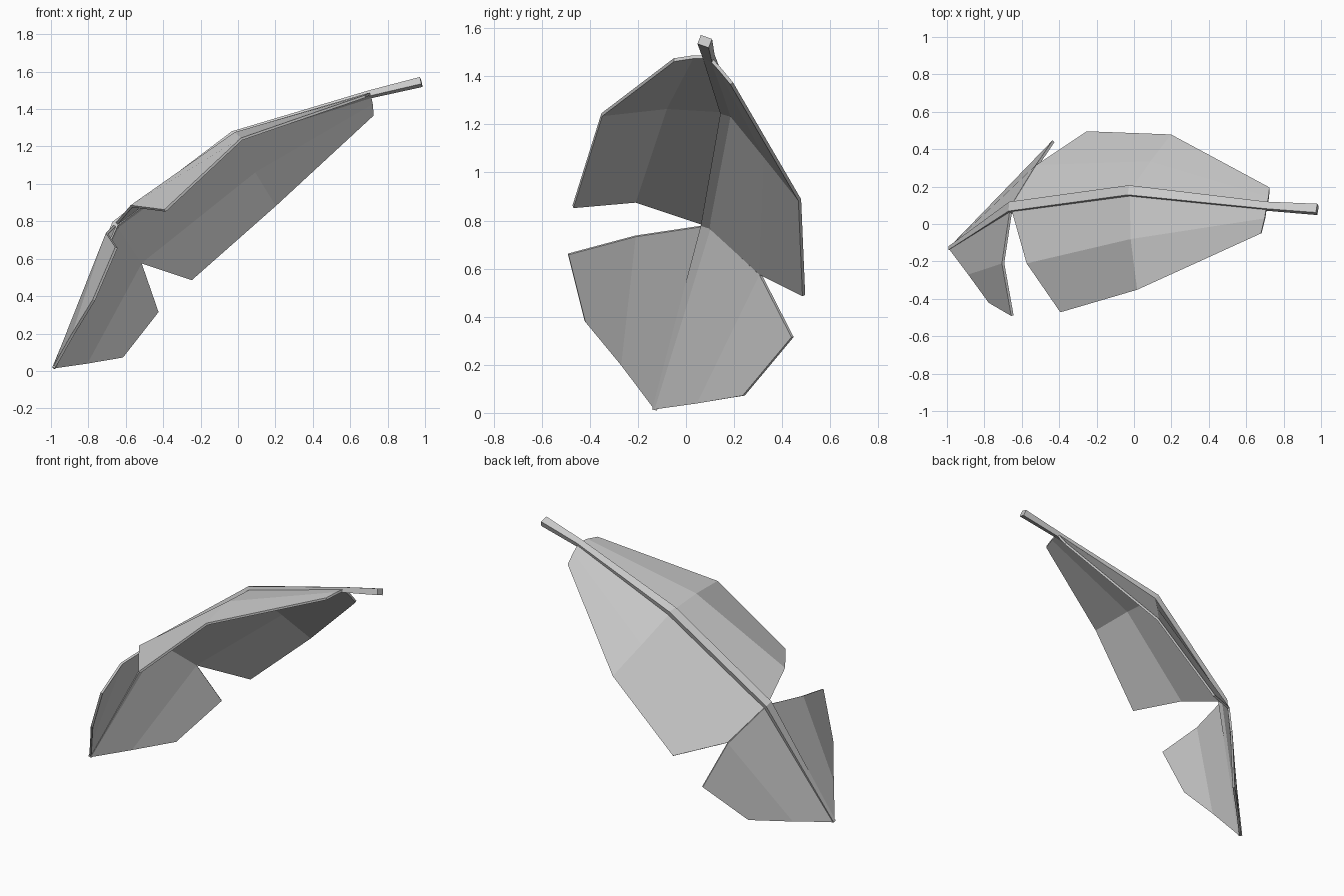
import bpy
from mathutils import Vector

if "Cube" in bpy.data.objects:
    bpy.data.objects.remove(bpy.data.objects["Cube"])

THICK = 0.014


def make_mesh(name, verts, faces):
    mesh = bpy.data.meshes.new(name)
    mesh.from_pydata([tuple(v) for v in verts], [], faces)
    mesh.update()
    obj = bpy.data.objects.new(name, mesh)
    bpy.context.collection.objects.link(obj)
    return obj


def blade(name, rows):
    """Faceted sheet: each row runs from the rib, over a crease, to the margin."""
    n = len(rows[0])
    verts = [p for row in rows for p in row]
    faces = [(r * n + c, r * n + c + 1, (r + 1) * n + c + 1, (r + 1) * n + c)
             for r in range(len(rows) - 1) for c in range(n - 1)]
    obj = make_mesh(name, verts, faces)
    mod = obj.modifiers.new("thickness", 'SOLIDIFY')
    mod.thickness = THICK
    mod.offset = 0
    return obj


# Rib stations shared by the blades
tip = (-0.985, -0.13, 0.015)
joint = (-0.655, 0.09, 0.78)
mid = (-0.02, 0.175, 1.255)
base = (0.71, 0.095, 1.48)
stem = (0.98, 0.078, 1.545)

# Upper blades
blade("upper_front_blade", [
    [joint, (-0.57, -0.21, 0.88), (-0.39, -0.47, 0.857)],
    [mid, (-0.015, -0.08, 1.27), (0.02, -0.35, 1.24)],
    [base, (0.70, 0.03, 1.48), (0.68, -0.05, 1.468)]])
blade("upper_back_blade", [
    [joint, (-0.52, 0.31, 0.578), (-0.25, 0.49, 0.488)],
    [mid, (0.09, 0.33, 1.065), (0.20, 0.473, 0.885)],
    [base, (0.72, 0.14, 1.43), (0.725, 0.19, 1.37)]])

# Lower blades
blade("lower_front_blade", [
    [tip, (-0.88, -0.27, 0.20), (-0.77, -0.42, 0.38)],
    [joint, (-0.70, -0.21, 0.735), (-0.65, -0.49, 0.66)]])
blade("lower_back_blade", [
    [tip, (-0.81, 0.05, 0.04), (-0.62, 0.24, 0.072)],
    [joint, (-0.52, 0.31, 0.575), (-0.43, 0.443, 0.315)]])

# Midrib and stem: four-sided bar swept along the rib stations
path = [Vector(p) for p in (tip, joint, mid, base, stem)]
widths = [0.010, 0.026, 0.027, 0.020, 0.025]
heights = [0.008, 0.018, 0.022, 0.016, 0.020]
ups = [(-0.9, 0.1, 0.3), (-0.75, 0.2, 0.5), (-0.5, 0.3, 0.8),
       (-0.3, 0.35, 0.85), (-0.2, 0.35, 0.9)]
verts, faces = [], []
for i, p in enumerate(path):
    t = (path[min(i + 1, 4)] - path[max(i - 1, 0)]).normalized()
    side = Vector(ups[i]).cross(t).normalized()
    up = t.cross(side)
    for a, b in ((-1, -1), (1, -1), (1, 1), (-1, 1)):
        verts.append(p + side * a * widths[i] + up * b * heights[i])
for i in range(4):
    for k in range(4):
        a, b = i * 4 + k, i * 4 + (k + 1) % 4
        faces.append((a, b, b + 4, a + 4))
faces += [(3, 2, 1, 0), (16, 17, 18, 19)]
make_mesh("midrib_and_stem", verts, faces)
